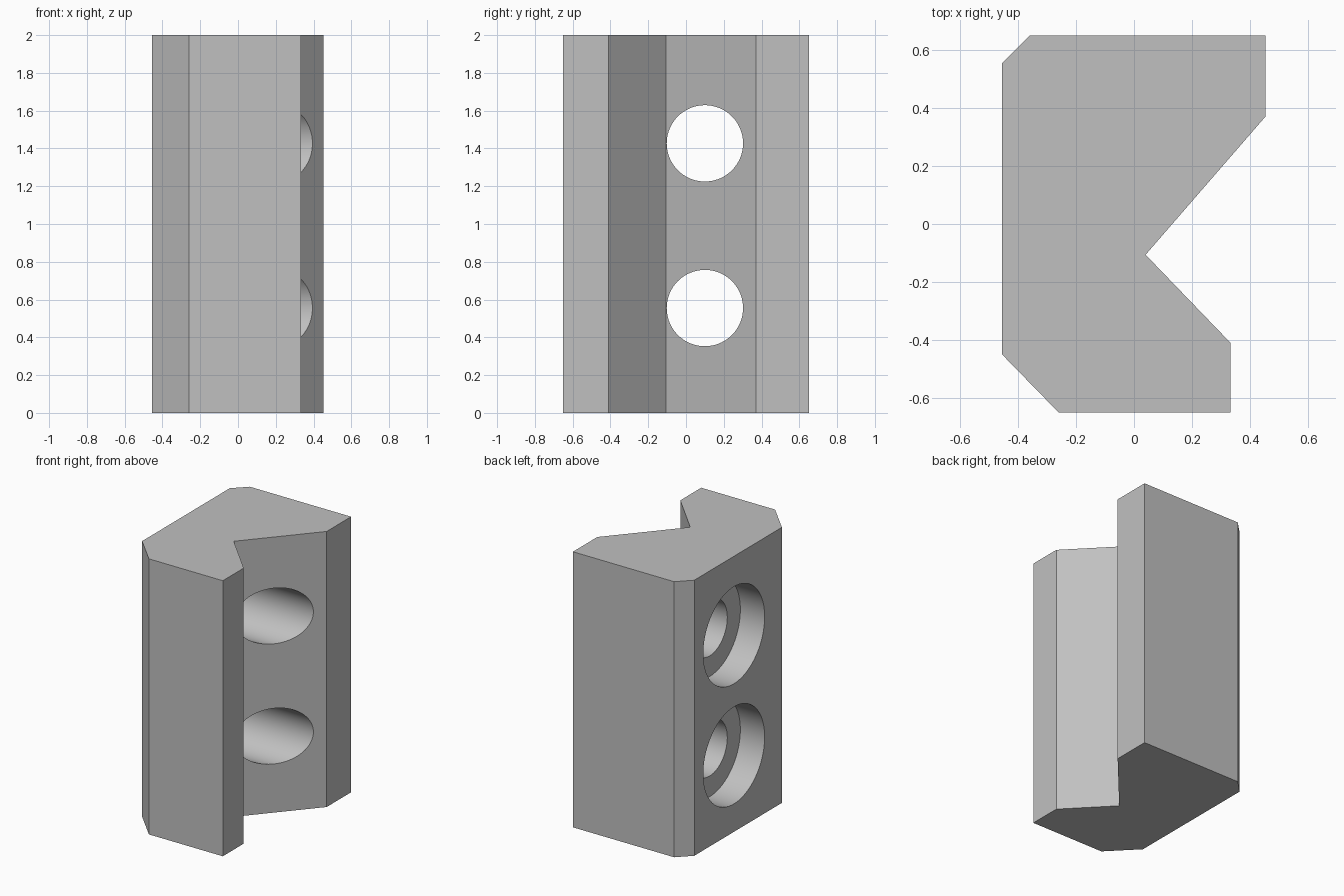
import bpy
import bmesh
from math import pi, radians

cube = bpy.data.objects.get("Cube")
if cube:
    bpy.data.objects.remove(cube, do_unlink=True)

HEIGHT = 2.0
LEFT_FACE = -0.455
HOLE_Y = 0.10
HOLE_HEIGHTS = (0.555, 1.427)

grey = bpy.data.materials.new("plain grey")
grey.use_nodes = True
colour = (0.53, 0.53, 0.53, 1)
grey.diffuse_color = colour
grey.node_tree.nodes["Principled BSDF"].inputs["Base Color"].default_value = colour

# Block: notched and chamfered outline, extruded upwards
outline = [(-0.455, 0.555), (-0.455, -0.45), (-0.26, -0.65), (0.333, -0.65),
           (0.333, -0.41), (0.04, -0.106), (0.453, 0.37), (0.453, 0.65), (-0.36, 0.65)]
bm = bmesh.new()
base = bm.faces.new([bm.verts.new((x, y, 0)) for x, y in outline])
top = bmesh.ops.extrude_face_region(bm, geom=[base])["geom"]
bmesh.ops.translate(bm, vec=(0, 0, HEIGHT),
                    verts=[v for v in top if isinstance(v, bmesh.types.BMVert)])
bmesh.ops.recalc_face_normals(bm, faces=bm.faces)
mesh = bpy.data.meshes.new("clamp_block")
bm.to_mesh(mesh)
bm.free()
mesh.materials.append(grey)
block = bpy.data.objects.new("clamp_block", mesh)
bpy.context.collection.objects.link(block)


def bore(radius, x_start, x_end, z):
    """Cut a round hole along x through the block."""
    bpy.ops.mesh.primitive_cylinder_add(
        vertices=96, radius=radius, depth=x_end - x_start,
        location=((x_start + x_end) / 2, HOLE_Y, z), rotation=(0, pi / 2, 0))
    cutter = bpy.context.object
    cutter.name = "bore_cutter"
    cutter.hide_render = True
    cutter.data.materials.append(grey)
    cut = block.modifiers.new("bore", "BOOLEAN")
    cut.operation = "DIFFERENCE"
    cut.solver = "EXACT"
    cut.object = cutter
    bpy.context.view_layer.objects.active = block
    bpy.ops.object.modifier_apply(modifier=cut.name)
    bpy.data.objects.remove(cutter, do_unlink=True)


# Two counterbored bolt holes
for z in HOLE_HEIGHTS:
    bore(0.352, LEFT_FACE - 0.2, LEFT_FACE + 0.195, z)
    bore(0.202, LEFT_FACE - 0.2, 0.8, z)

# Smooth bores, crisp edges
bpy.ops.object.select_all(action="DESELECT")
block.select_set(True)
bpy.context.view_layer.objects.active = block
bpy.ops.object.shade_smooth_by_angle(angle=radians(30))
